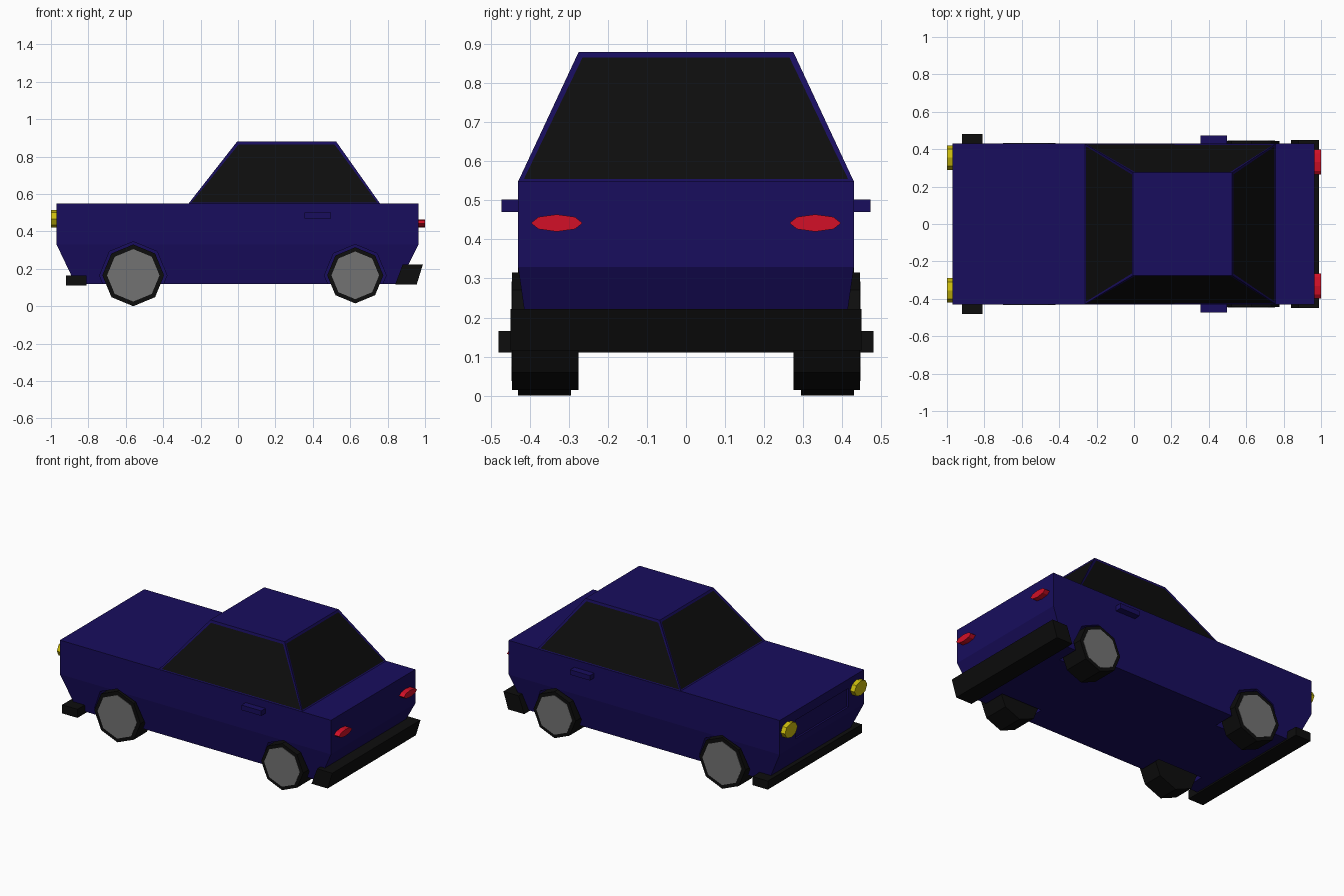
import bpy, bmesh, math
from mathutils import Matrix

if "Cube" in bpy.data.objects:
    bpy.data.objects.remove(bpy.data.objects["Cube"])


def material(name, r, g, b):
    m = bpy.data.materials.new(name)
    m.diffuse_color = (r, g, b, 1)
    m.use_nodes = True
    m.node_tree.nodes["Principled BSDF"].inputs["Base Color"].default_value = m.diffuse_color
    return m


BLUE = material("blue_paint", 0.009, 0.004, 0.11)
BLACK = material("black", 0.004, 0.004, 0.004)
GREY = material("hub_grey", 0.17, 0.17, 0.17)
YELLOW = material("lamp_yellow", 0.6, 0.5, 0.004)
RED = material("lamp_red", 0.65, 0.005, 0.02)


def finish(name, bm, *mats):
    bmesh.ops.recalc_face_normals(bm, faces=bm.faces)
    me = bpy.data.meshes.new(name)
    bm.to_mesh(me)
    bm.free()
    for m in mats:
        me.materials.append(m)
    ob = bpy.data.objects.new(name, me)
    bpy.context.collection.objects.link(ob)
    return ob


def stack(levels):
    """Loft rectangles given as (z, x_min, x_max, half_width)."""
    bm = bmesh.new()
    rings = [[bm.verts.new(p) for p in ((a, -w, z), (b, -w, z), (b, w, z), (a, w, z))]
             for z, a, b, w in levels]
    for lo, hi in zip(rings, rings[1:]):
        for i in range(4):
            j = (i + 1) % 4
            bm.faces.new((lo[i], lo[j], hi[j], hi[i]))
    bm.faces.new(rings[0][::-1])
    bm.faces.new(rings[-1])
    bmesh.ops.recalc_face_normals(bm, faces=bm.faces)
    return bm


def box(name, x0, x1, y0, y1, z0, z1, mat):
    bm = bmesh.new()
    bmesh.ops.create_cube(bm, size=1, matrix=Matrix.Translation(
        ((x0 + x1) / 2, (y0 + y1) / 2, (z0 + z1) / 2)) @ Matrix.Diagonal((x1 - x0, y1 - y0, z1 - z0, 1)))
    return finish(name, bm, mat)


def octagon(name, centre, size, axis, mat):
    """Eight-sided drum along x or y with the given x, y, z extents."""
    bm = bmesh.new()
    turn = Matrix.Rotation(math.pi / 2, 4, 'Y' if axis == 'x' else 'X')
    bmesh.ops.create_cone(bm, cap_ends=True, segments=8, radius1=0.5, radius2=0.5, depth=1,
                          matrix=Matrix.Translation(centre) @ Matrix.Diagonal((*size, 1)) @ turn)
    return finish(name, bm, mat)


def cut(target, cutter):
    cutter.hide_render = True
    cutter.hide_viewport = True
    mod = target.modifiers.new(cutter.name, 'BOOLEAN')
    mod.operation = 'DIFFERENCE'
    mod.solver = 'EXACT'
    mod.object = cutter


# Lower body with tucked-in sills
body = finish("body", stack([(0.12, -0.87, 0.86, 0.40), (0.33, -0.97, 0.965, 0.43),
                             (0.55, -0.97, 0.965, 0.43)]), BLUE)

# Cabin with inset dark windows
bm = stack([(0.548, -0.265, 0.76, 0.43), (0.88, -0.005, 0.525, 0.275)])
sides = [f for f in bm.faces if abs(f.normal.z) < 0.9]
bmesh.ops.inset_individual(bm, faces=sides, thickness=0.018, depth=-0.003)
for f in sides:
    f.material_index = 1
finish("cabin", bm, BLUE, BLACK)

# Shallow front grille panel
cut(body, box("grille_cutter", -1.0, -0.958, -0.27, 0.27, 0.37, 0.49, BLUE))

# Bumpers
box("front_bumper", -0.92, -0.81, -0.48, 0.48, 0.11, 0.165, BLACK)
finish("rear_bumper", stack([(0.115, 0.84, 0.955, 0.45), (0.222, 0.88, 0.988, 0.45)]), BLACK)

# Wheels: x, radius, height, inner y, outer y
WHEELS = {"front": (-0.56, 0.165, 0.165, 0.295, 0.43), "rear": (0.627, 0.15, 0.165, 0.275, 0.445)}

for side, s in (("left", -1), ("right", 1)):
    for end, (x, r, z, y0, y1) in WHEELS.items():
        mid = s * (y0 + y1) / 2
        octagon(f"{end}_{side}_tyre", (x, mid, z), (2 * r, y1 - y0, 2 * r), 'y', BLACK)
        octagon(f"{end}_{side}_hub", (x, s * (y1 - 0.008), z), (1.7 * r, 0.02, 1.7 * r), 'y', GREY)
        cut(body, octagon(f"{end}_{side}_arch_cutter", (x, s * 0.38, z),
                          (2 * r + 0.03, 0.25, 2 * r + 0.03), 'y', BLUE))
    # Lamps and door handles
    octagon(f"{side}_headlight", (-0.98, s * 0.355, 0.467), (0.04, 0.13, 0.095), 'x', YELLOW)
    octagon(f"{side}_taillight", (0.98, s * 0.331, 0.442), (0.04, 0.132, 0.044), 'x', RED)
    ys = sorted((s * 0.42, s * 0.473))
    box(f"{side}_door_handle", 0.355, 0.497, ys[0], ys[1], 0.47, 0.502, BLUE)
